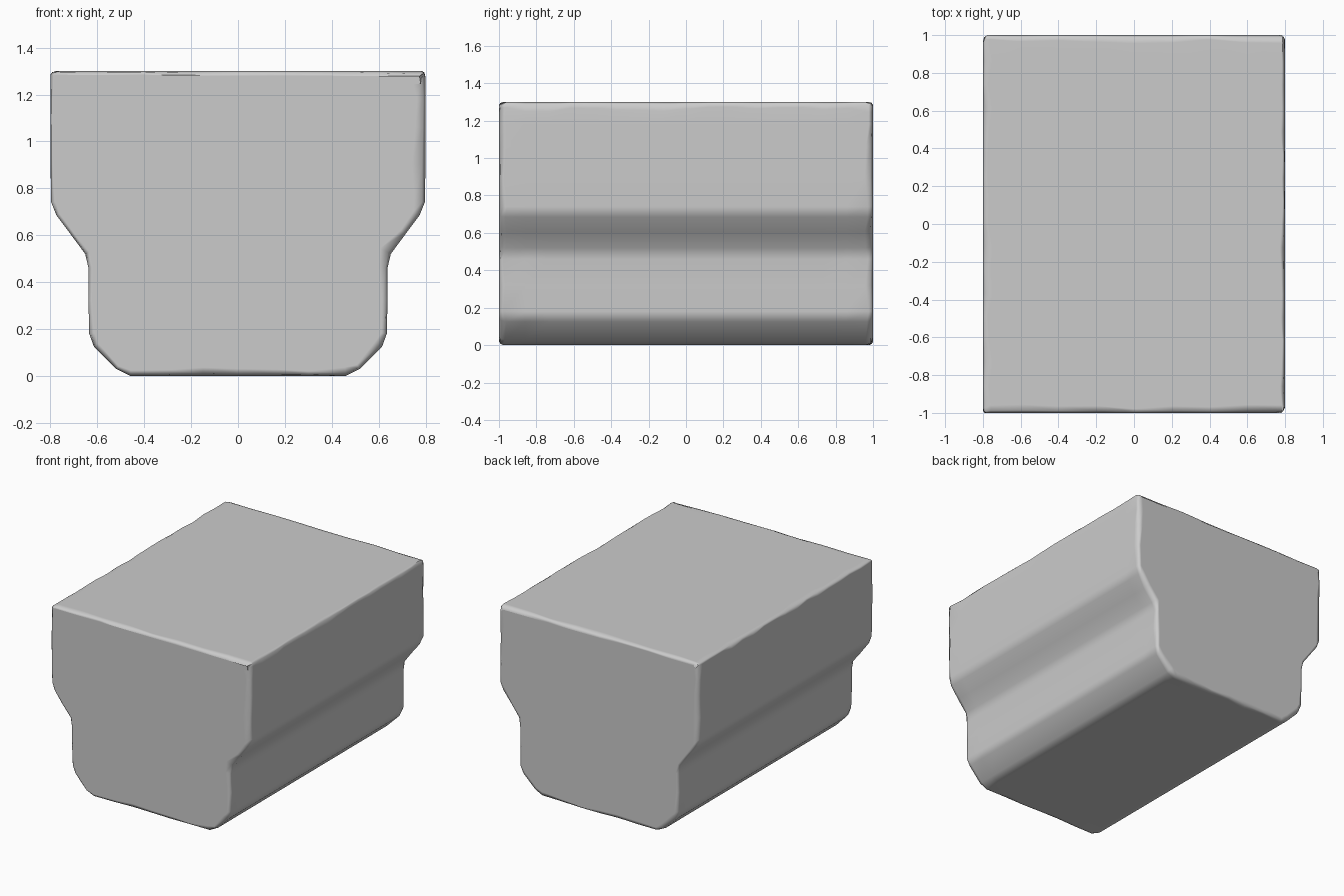
import bpy, bmesh, math, random
from mathutils import Vector

if "Cube" in bpy.data.objects:
    bpy.data.objects.remove(bpy.data.objects["Cube"])

random.seed(7)

# Right half of the cross-section (x, z), bottom to top, with softened bends
HALF = [(0.0, 0.0), (0.15, 0.0), (0.3, 0.0), (0.46, 0.0), (0.52, 0.03), (0.615, 0.125),
        (0.635, 0.18), (0.638, 0.32), (0.638, 0.46), (0.652, 0.52), (0.715, 0.605),
        (0.775, 0.685), (0.797, 0.74), (0.8, 0.9), (0.8, 1.06), (0.8, 1.18)]
TOP = 1.3


def section(right, left):
    """Closed outline; each top corner is chipped by (inward, downward, rounding)."""
    def corner(a, d):
        return [(0.8, TOP - d), (0.8 - a * 0.3, TOP - d * 0.3), (0.8 - a, TOP)]
    r = HALF + corner(*right)
    l = [(-x, z) for x, z in HALF[1:] + corner(*left)]
    top = [(x, TOP) for x in (0.6, 0.4, 0.2, 0.0, -0.2, -0.4, -0.6)]
    return [Vector(p) for p in r + top + l[::-1]]


def inset(pts, amounts):
    """Move every outline point inward along its normal."""
    out = []
    for i, p in enumerate(pts):
        t = (pts[(i + 1) % len(pts)] - pts[i - 1]).normalized()
        out.append(p + Vector((-t.y, t.x)) * amounts[i])
    return out


def chip_widths(pts, right, left):
    """Irregular end chips, wider on one side of the block."""
    res = []
    for p in pts:
        f = (p.x + 0.8) / 1.6
        w = left + (right - left) * f
        res.append(w * random.uniform(0.5, 1.35))
    return res


def random_chips():
    right = (random.uniform(0.012, 0.03), random.uniform(0.025, 0.055))
    left = (random.uniform(0.025, 0.05), random.uniform(0.012, 0.035))
    return right, left


bm = bmesh.new()
rings = []


def add_ring(pts, ys):
    rings.append([bm.verts.new((p.x, y, p.y)) for p, y in zip(pts, ys)])


# Front chipped end, body rings, back chipped end
def end_rings(sign, right, left):
    pts = section(*random_chips())
    w = chip_widths(pts, right, left)
    d = [random.uniform(0.02, 0.045) for _ in pts]
    n = len(pts)
    return [(inset(pts, w), [sign] * n),
            (inset(pts, [a * 0.25 for a in w]), [sign * (1 - k * 0.3) for k in d]),
            (pts, [sign * (1 - k) for k in d])]


for pts, ys in end_rings(-1, 0.045, 0.018):
    add_ring(pts, ys)
STEPS = 15
for i in range(STEPS):
    pts = section(*random_chips())
    y = -0.86 + 1.72 * i / (STEPS - 1)
    add_ring(pts, [y] * len(pts))
for pts, ys in reversed(end_rings(1, 0.03, 0.03)):
    add_ring(pts, ys)

# Skin the rings and close both ends
n = len(rings[0])
for a, b in zip(rings, rings[1:]):
    for i in range(n):
        j = (i + 1) % n
        bm.faces.new((a[i], a[j], b[j], b[i]))
bm.faces.new(rings[0])
bm.faces.new(rings[-1][::-1])
bmesh.ops.recalc_face_normals(bm, faces=bm.faces)

mesh = bpy.data.meshes.new("stone_block")
bm.to_mesh(mesh)
bm.free()
block = bpy.data.objects.new("stone_block", mesh)
bpy.context.collection.objects.link(block)
bpy.context.view_layer.objects.active = block
block.select_set(True)
bpy.ops.object.shade_smooth_by_angle(angle=math.radians(50))

# Keep the broad faces flat while the worn edges stay soft
wn = block.modifiers.new("flat_faces", 'WEIGHTED_NORMAL')
wn.keep_sharp = True
wn.weight = 80
